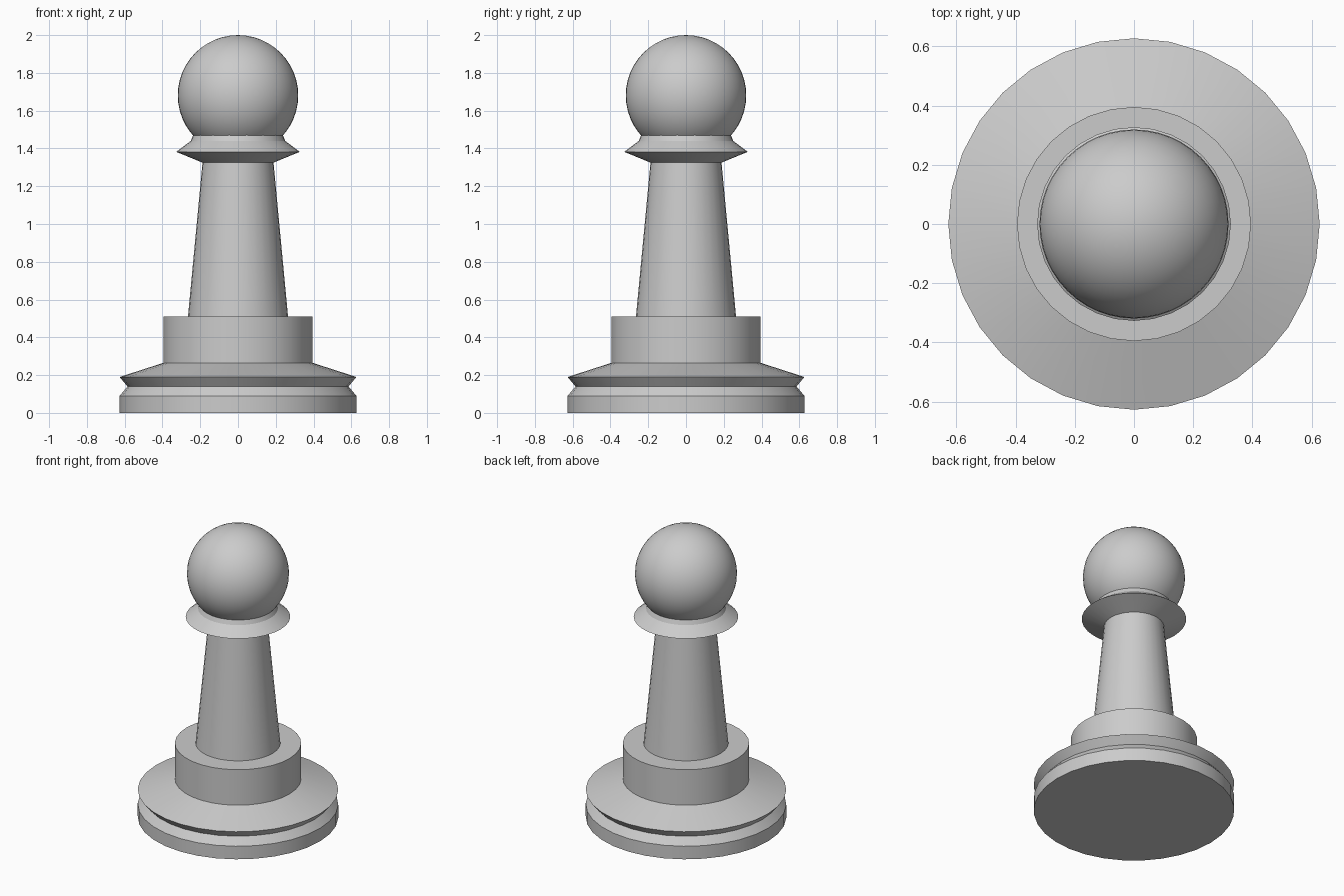
import bpy, bmesh
from math import sin, cos, tau, radians

if "Cube" in bpy.data.objects:
    bpy.data.objects.remove(bpy.data.objects["Cube"])

SEGMENTS = 32


def finish(obj):
    bpy.ops.object.select_all(action='DESELECT')
    obj.select_set(True)
    bpy.context.view_layer.objects.active = obj
    bpy.ops.object.shade_smooth_by_angle(angle=radians(30))


def turned(name, profile):
    """Revolve (radius, height) points around z and cap both ends."""
    bm = bmesh.new()
    rings = [[bm.verts.new((r * cos(tau * i / SEGMENTS), r * sin(tau * i / SEGMENTS), z))
              for i in range(SEGMENTS)] for r, z in profile]
    for low, high in zip(rings, rings[1:]):
        for i in range(SEGMENTS):
            j = (i + 1) % SEGMENTS
            bm.faces.new((low[i], low[j], high[j], high[i]))
    bm.faces.new(rings[0][::-1])
    bm.faces.new(rings[-1])
    mesh = bpy.data.meshes.new(name)
    bm.to_mesh(mesh)
    bm.free()
    obj = bpy.data.objects.new(name, mesh)
    bpy.context.collection.objects.link(obj)
    finish(obj)


# Base, pedestal, stem and collar form one turned body
turned("body", [
    (0.627, 0.0), (0.627, 0.09),                 # foot disc
    (0.585, 0.14), (0.627, 0.19),                # groove
    (0.395, 0.265), (0.395, 0.51),               # slope and pedestal drum
    (0.265, 0.51), (0.188, 1.325),               # tapering stem
    (0.327, 1.382), (0.25, 1.44), (0.236, 1.475) # flared collar
])

# Round head
bpy.ops.mesh.primitive_uv_sphere_add(segments=48, ring_count=24, radius=0.319,
                                     location=(0, 0, 1.681))
head = bpy.context.object
head.name = "head"
finish(head)
